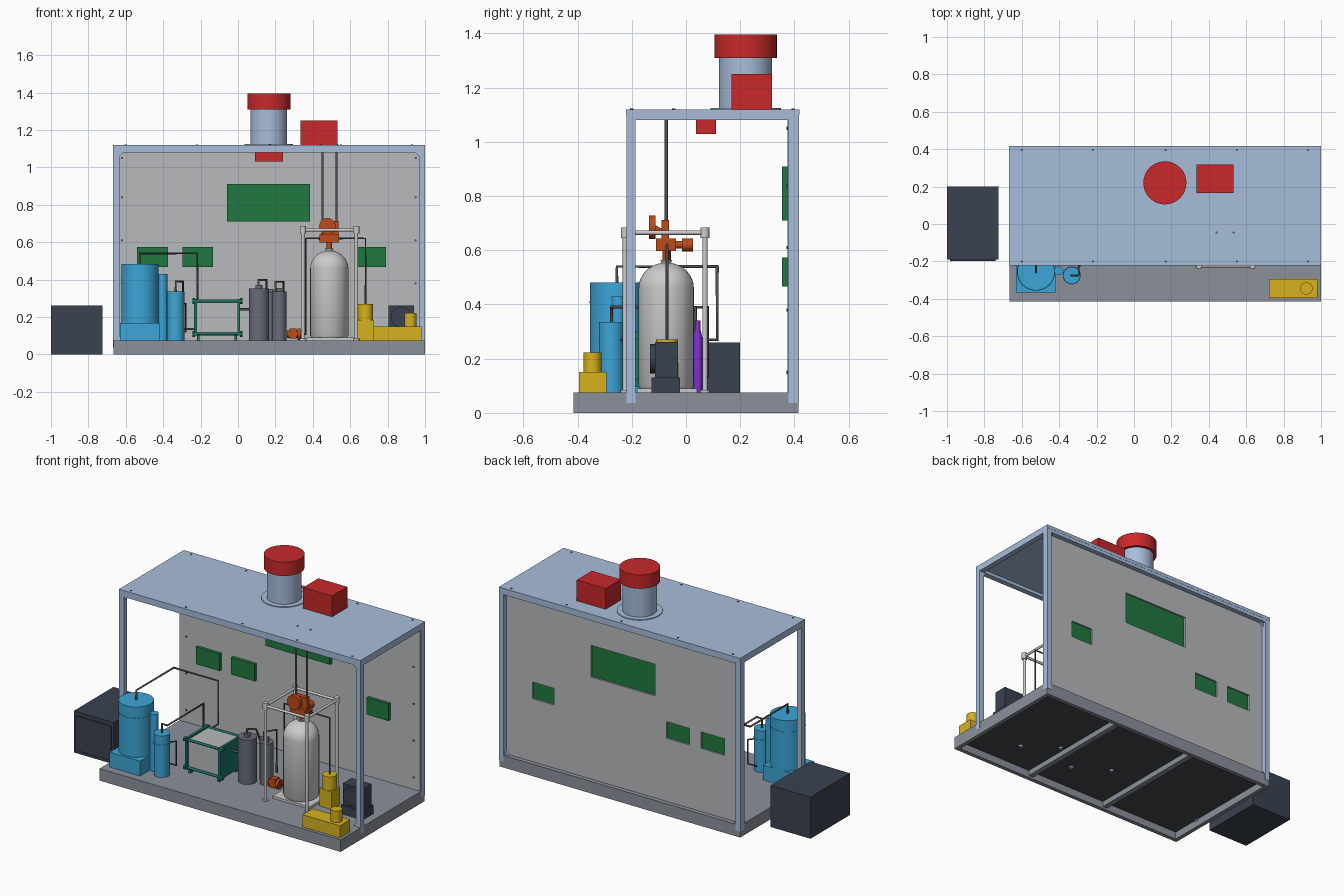
import bpy, bmesh, math
from mathutils import Vector

if "Cube" in bpy.data.objects:
    bpy.data.objects.remove(bpy.data.objects["Cube"])

def mat(name, *c):
    m = bpy.data.materials.new(name)
    m.diffuse_color = (*c, 1)
    m.use_nodes = True
    m.node_tree.nodes["Principled BSDF"].inputs["Base Color"].default_value = m.diffuse_color
    return m

FRAME = mat("frame_blue", .39, .51, .71)
RED = mat("red", .58, .022, .023)
GREEN = mat("green", .014, .19, .05)
CYAN = mat("tank_blue", .045, .38, .68)
DARK = mat("dark", .042, .054, .08)
YELLOW = mat("yellow", .68, .45, .013)
ORANGE = mat("orange", .5, .07, .01)
TEAL = mat("teal", .01, .17, .14)
SLATE = mat("slate", .14, .15, .19)
WHITE = mat("white", .58, .58, .58)
WALL = mat("wall_grey", .48, .49, .5)
SKID = mat("skid_grey", .26, .28, .33)
FLOOR = mat("floor_dark", .06, .065, .07)
PIPE = mat("pipe", .09, .08, .075)
PURPLE = mat("purple", .2, .03, .6)

def finish(name, bm, m, smooth=False):
    me = bpy.data.meshes.new(name)
    bmesh.ops.recalc_face_normals(bm, faces=bm.faces)
    bm.to_mesh(me)
    bm.free()
    ob = bpy.data.objects.new(name, me)
    bpy.context.collection.objects.link(ob)
    if m:
        me.materials.append(m)
    if smooth:
        bpy.ops.object.select_all(action='DESELECT')
        ob.select_set(True)
        bpy.context.view_layer.objects.active = ob
        bpy.ops.object.shade_smooth_by_angle(angle=math.radians(35))
    return ob

def box(name, x0, x1, y0, y1, z0, z1, m):
    bm = bmesh.new()
    bmesh.ops.create_cube(bm, size=1)
    for v in bm.verts:
        v.co = (x0 + (v.co.x + .5) * (x1 - x0), y0 + (v.co.y + .5) * (y1 - y0), z0 + (v.co.z + .5) * (z1 - z0))
    return finish(name, bm, m)

def lathe(name, x, y, prof, m, n=40):
    # profile of (radius, z) turned about the vertical axis
    bm = bmesh.new()
    vs = [bm.verts.new((x + r, y, z)) for r, z in prof]
    es = [bm.edges.new(p) for p in zip(vs, vs[1:])]
    bmesh.ops.spin(bm, geom=vs + es, cent=(x, y, 0), axis=(0, 0, 1), angle=2 * math.pi, steps=n)
    bmesh.ops.remove_doubles(bm, verts=bm.verts, dist=1e-5)
    return finish(name, bm, m, True)

def rod(name, a, b, r, m, n=24):
    a, b = Vector(a), Vector(b)
    bm = bmesh.new()
    bmesh.ops.create_cone(bm, cap_ends=True, segments=n, radius1=r, radius2=r, depth=(b - a).length)
    q = (b - a).to_track_quat('Z', 'Y')
    for v in bm.verts:
        v.co = q @ v.co + (a + b) / 2
    return finish(name, bm, m, True)

def cyl(name, x, y, r, z0, z1, m, n=40):
    return rod(name, (x, y, z0), (x, y, z1), r, m, n)

def pipe(name, pts, r=.005, m=PIPE):
    cu = bpy.data.curves.new(name, 'CURVE')
    cu.dimensions = '3D'
    cu.bevel_depth, cu.bevel_resolution, cu.use_fill_caps = r, 3, True
    s = cu.splines.new('POLY')
    s.points.add(len(pts) - 1)
    for p, c in zip(s.points, pts):
        p.co = (*c, 1)
    cu.materials.append(m)
    ob = bpy.data.objects.new(name, cu)
    bpy.context.collection.objects.link(ob)

# skid: floor slab, hollow underside with rim and ribs
L, R, F, B = -.665, .999, -.415, .415
box("floor_plate", L + .02, R - .02, F + .02, B - .02, .045, .07, FLOOR)
box("floor_top", L, R, F, B, .055, .075, SKID)
for nm, y in (("front", F), ("rear", B - .025)):
    box("skid_rim_" + nm, L, R, y, y + .025, 0, .056, SKID)
for nm, x in (("left", L), ("right", R - .025)):
    box("skid_rim_" + nm, x, x + .025, F + .025, B - .025, 0, .056, SKID)
for x in (-.11, .445):
    box("skid_rib", x - .016, x + .016, F + .025, B - .025, .012, .046, SKID)
for x, y in ((.1, -.08), (.3, -.2), (.49, -.07), (.68, -.2)):
    cyl("floor_drain", x, y, .014, .032, .046, SKID, 16)

# housing frame: posts, roof beams, corner gussets
FF = -.22
for x0, x1, s in ((L - .002, L + .031, 1), (R - .031, R + .001, -1)):
    box("front_post", x0, x1, FF, FF + .033, .037, 1.1, FRAME)
    box("rear_post", x0, x1, .378, .417, .037, 1.1, FRAME)
    box("roof_end_beam", x0, x1, FF, .417, 1.08, 1.115, FRAME)
    e = x1 if s > 0 else x0
    for y in (FF + .006, .38):
        for z, t in ((1.08, -1), (.075, 1)):
            bm = bmesh.new()
            tri = [bm.verts.new(p) for p in ((e, y, z), (e + s * .022, y, z), (e, y, z + t * .022))]
            f = bm.faces.new(tri)
            g = bmesh.ops.extrude_face_region(bm, geom=[f])["geom"]
            bmesh.ops.translate(bm, vec=(0, .022, 0), verts=[v for v in g if isinstance(v, bmesh.types.BMVert)])
            finish("corner_gusset", bm, FRAME)
for y0, y1 in ((FF, FF + .033), (.378, .417)):
    box("roof_long_beam", L, R, y0, y1, 1.08, 1.115, FRAME)
box("roof_plate", L - .002, R + .001, FF - .001, .418, 1.1, 1.12, FRAME)
for x in (-.6, -.22, .17, .55, .93):
    for y in (FF + .02, .395):
        cyl("roof_bolt", x, y, .006, 1.118, 1.123, PIPE, 10)
for x in (.442, .533):
    cyl("roof_pipe_end", x, -.045, .006, 1.118, 1.123, PIPE, 12)

# rear wall with control panels set in openings
wall = box("rear_wall", L + .005, R - .005, .375, .388, .074, 1.09, WALL)
for x0, x1, z0, z1 in ((-.06, .385, .71, .91), (-.54, -.375, .467, .573),
                       (-.297, -.135, .467, .573), (.64, .79, .467, .573)):
    cut = box("panel_opening_cutter", x0 + .001, x1 - .001, .37, .41, z0 + .001, z1 - .001, None)
    cut.hide_render = True
    cut.hide_set(True)
    md = wall.modifiers.new("opening", 'BOOLEAN')
    md.operation, md.object, md.solver = 'DIFFERENCE', cut, 'EXACT'
    bpy.context.view_layer.objects.active = wall
    bpy.ops.object.modifier_apply(modifier=md.name)
    bpy.data.objects.remove(cut)
    box("wall_panel", x0, x1, .355, .378, z0, z1, GREEN)
for x in (-.62, .95):
    for z in (.15, .38, .61, .84, 1.05):
        rod("wall_bolt", (x, .371, z), (x, .377, z), .006, PIPE, 10)

# roof vent, roof box and ceiling sensor
cyl("vent_flange", .165, .22, .13, 1.118, 1.125, FRAME, 48)
cyl("vent_duct", .165, .22, .098, 1.12, 1.32, FRAME, 48)
cyl("vent_cap", .165, .22, .115, 1.31, 1.396, RED, 48)
box("roof_unit", .333, .533, .167, .317, 1.12, 1.25, RED)
box("ceiling_sensor", .09, .24, .037, .11, 1.03, 1.1, RED)

# outside cabinet
box("outside_cabinet", -1, -.725, -.19, .2, 0, .26, DARK)
box("cabinet_front", -.985, -.74, -.197, -.18, .02, .235, DARK)

# blue tanks on the left
box("tank_base", -.63, -.42, -.366, -.16, .075, .168, CYAN)
cyl("water_tank", -.524, -.255, .1, .165, .482, CYAN)
cyl("slim_tank", -.402, -.25, .024, .075, .43, CYAN)
cyl("filter_tank", -.333, -.275, .046, .075, .335, CYAN)
cyl("filter_band", -.333, -.275, .048, .27, .277, CYAN)
cyl("tank_band", -.524, -.255, .102, .405, .412, CYAN)

# cell stack with end plates and tie rods
box("stack_core", -.218, -.002, -.175, .02, .11, .285, WALL)
for x in (-.234, -.004):
    box("stack_end_plate", x, x + .016, -.19, .033, .1, .295, TEAL)
for y in (-.18, .023):
    for z in (.11, .285):
        rod("stack_tie_rod", (-.24, y, z), (.02, y, z), .008, TEAL, 12)
        for x in (-.244, .01):
            rod("stack_nut", (x, y, z), (x + .014, y, z), .016, TEAL, 6)
for x in (-.22, -.02):
    for y in (-.16, 0):
        box("stack_foot", x, x + .014, y - .012, y + .012, .075, .105, TEAL)

# slate separators
for x, y, r, h in ((.112, -.067, .054, .352), (.22, -.03, .039, .335), (.178, .01, .03, .33)):
    cyl("separator", x, y, r, .075, h, SLATE)
    cyl("separator_cap", x, y, r * .35, h - .01, h + .02, SLATE, 16)
pipe("separator_loop_1", [(.11, -.067, .35), (.11, -.067, .397), (.152, -.04, .397), (.152, .01, .3)], .007)
pipe("separator_loop_2", [(.2, -.03, .33), (.2, -.03, .388), (.243, .035, .388), (.243, .035, .12)], .006)

# white storage tank with dome
tx, ty = .488, -.073
dome = [(.102 * math.cos(a), .46 + .095 * math.sin(a)) for a in (i * math.pi / 18 for i in range(9))]
lathe("storage_tank", tx, ty, [(0, .088), (.095, .088), (.102, .1)] + dome + [(.022, .565), (0, .565)], WHITE)
box("tank_base_plate", .365, .62, -.18, .04, .075, .09, WHITE)

# white stand around the tank
xs, ys = (.347, .633), (-.224, .07)
for x in xs:
    for y in ys:
        cyl("stand_post", x, y, .0095, .075, .68, WHITE, 16)
        cyl("stand_knob", x, y, .016, .645, .685, WHITE, 16)
        cyl("stand_foot", x, y, .018, .075, .085, WHITE, 16)
    rod("stand_rail_side", (x, ys[0], .665), (x, ys[1], .665), .008, WHITE, 12)
for y in ys:
    rod("stand_rail", (xs[0], y, .665), (xs[1], y, .665), .008, WHITE, 12)

# orange valve head
cyl("valve_neck", tx, ty, .014, .555, .605, ORANGE, 20)
box("valve_block", .437, .54, -.11, -.037, .597, .643, ORANGE)
rod("valve_handwheel", (.478, -.136, .685), (.478, -.112, .685), .044, ORANGE, 32)
rod("handwheel_stem", (.478, -.12, .685), (.478, -.075, .66), .01, ORANGE, 12)
box("valve_bonnet", .45, .538, -.09, -.062, .64, .712, ORANGE)
rod("valve_side_stub", (tx, -.04, .62), (tx, -.01, .62), .014, ORANGE, 20)
rod("valve_side_cap", (tx, -.015, .62), (tx, .026, .62), .024, ORANGE, 24)
for x in (.452, .527):
    pipe("roof_riser", [(x, -.073, .64), (x, -.073, 1.11)], .006)

# small inlet valve on the floor
rod("inlet_valve", (.262, -.06, .108), (.337, -.06, .108), .02, ORANGE, 20)
rod("inlet_valve_flange", (.318, -.06, .108), (.335, -.06, .108), .03, ORANGE, 20)
box("inlet_valve_body", .275, .312, -.082, -.038, .085, .138, ORANGE)

# purple cylinder behind the storage tank
lathe("purple_cylinder", .45, .043, [(0, .075), (.017, .075), (.017, .28), (.01, .31), (.01, .34), (0, .34)], PURPLE, 24)

# yellow pump and compressor
box("compressor_base", .64, .725, -.112, -.028, .075, .185, YELLOW)
cyl("compressor_tank", .682, -.07, .041, .18, .27, YELLOW)
box("pump_base", .722, .98, -.395, -.294, .075, .15, YELLOW)
cyl("pump_motor", .922, -.345, .033, .15, .222, YELLOW)

# dark cooler with fan
box("cooler_base", .8, .95, -.127, -.022, .075, .13, DARK)
box("cooler_body", .805, .942, -.115, -.03, .13, .262, DARK)
rod("cooler_fan", (.872, -.132, .2), (.872, -.11, .2), .054, DARK, 32)

# pipework
pipe("water_pipe", [(-.524, -.255, .48), (-.524, -.255, .54), (-.524, .115, .54),
                    (-.217, .115, .54), (-.217, .115, .27), (-.217, .03, .27)], .006)
pipe("filter_pipe", [(-.333, -.275, .33), (-.333, -.275, .39), (-.295, -.275, .39), (-.295, .08, .39),
                     (-.295, .08, .135), (-.295, -.08, .135), (-.23, -.08, .135)], .006)
pipe("filter_drain", [(-.333, -.275, .27), (-.28, -.21, .27), (-.28, -.21, .12), (-.34, -.21, .12)])
pipe("stack_outlet", [(0, -.08, .24), (.07, -.07, .24)], .007)
pipe("tank_inlet_pipe", [(.335, -.06, .108), (.362, -.06, .108), (.362, -.06, .62), (.44, -.06, .62)])
pipe("tank_outlet_pipe", [(.535, -.07, .62), (.682, -.07, .62), (.682, -.07, .26)])
